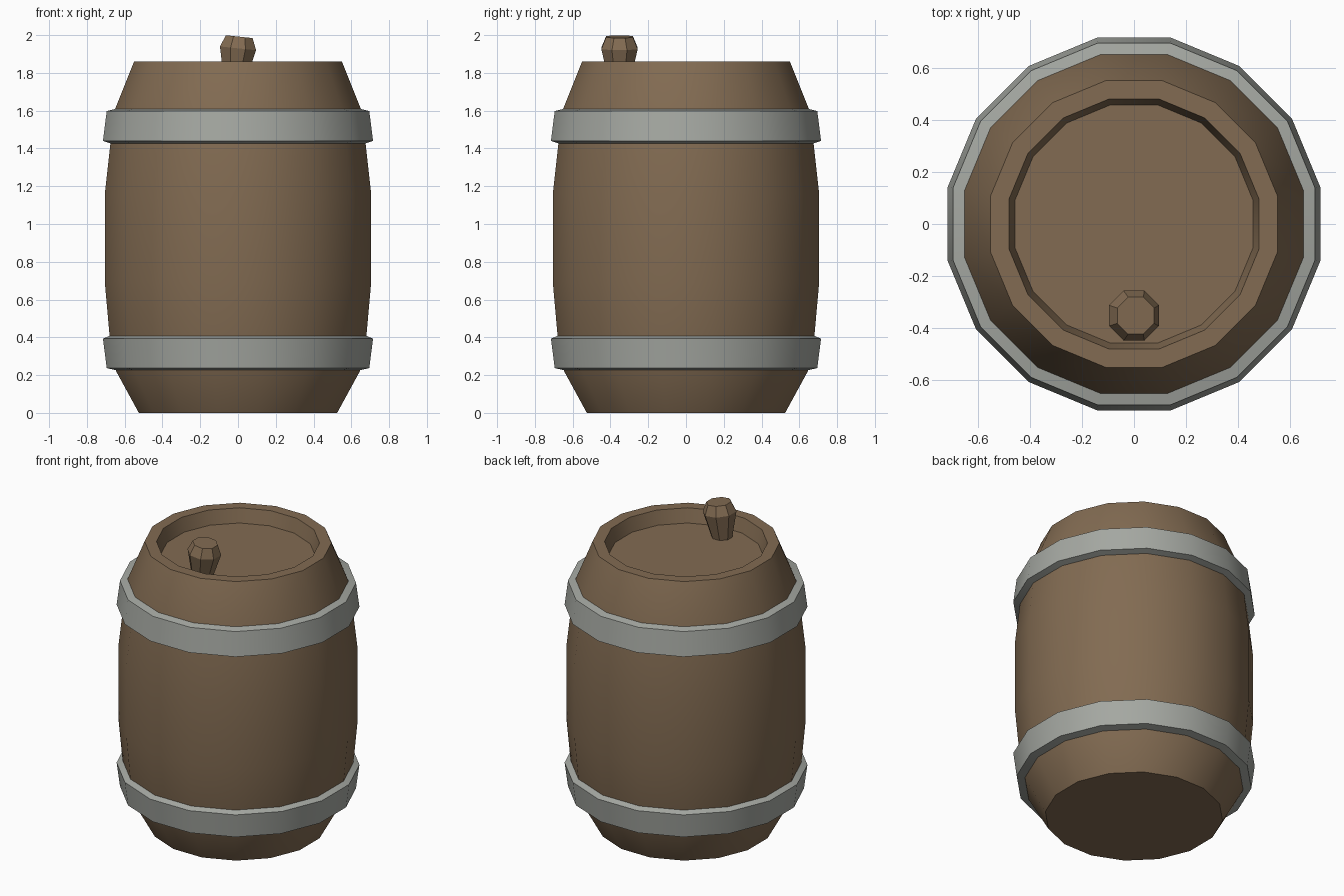
import bpy, math

if "Cube" in bpy.data.objects:
    bpy.data.objects.remove(bpy.data.objects["Cube"])

SIDES = 16
APO = math.cos(math.pi / SIDES)


def material(name, rgb):
    m = bpy.data.materials.new(name)
    m.diffuse_color = (*rgb, 1)
    m.use_nodes = True
    m.node_tree.nodes["Principled BSDF"].inputs["Base Color"].default_value = m.diffuse_color
    return m


def lathe(name, profile, sides, mat, closed=False):
    """Revolve (flat-to-flat half width, z) points; closed makes a ring, otherwise ends are capped."""
    cosine = math.cos(math.pi / sides)
    verts, faces = [], []
    for r, z in profile:
        for i in range(sides):
            a = (i + 0.5) * 2 * math.pi / sides
            verts.append((r / cosine * math.cos(a), r / cosine * math.sin(a), z))
    n = len(profile)
    for k in range(n if closed else n - 1):
        b, t = k * sides, ((k + 1) % n) * sides
        for i in range(sides):
            j = (i + 1) % sides
            faces.append((b + i, b + j, t + j, t + i))
    if not closed:
        faces.append(tuple(reversed(range(sides))))
        faces.append(tuple(range((n - 1) * sides, n * sides)))
    me = bpy.data.meshes.new(name)
    me.from_pydata(verts, [], faces)
    me.materials.append(mat)
    ob = bpy.data.objects.new(name, me)
    bpy.context.collection.objects.link(ob)
    bpy.ops.object.select_all(action='DESELECT')
    ob.select_set(True)
    bpy.context.view_layer.objects.active = ob
    bpy.ops.object.shade_smooth_by_angle(angle=math.radians(30))
    return ob


wood = material("brown wood", (0.223, 0.147, 0.084))
metal = material("grey metal", (0.376, 0.392, 0.361))

# Barrel body with a recessed lid
lathe("barrel_body", [(0.525, 0), (0.645, 0.22), (0.68, 0.41), (0.705, 0.69), (0.705, 1.16),
                      (0.675, 1.43), (0.65, 1.61), (0.55, 1.86), (0.48, 1.86), (0.457, 1.77)],
      SIDES, wood)

# Hoops: outer face, slanted top and bottom lips
lathe("lower_hoop", [(0.64, 0.225), (0.695, 0.237), (0.715, 0.393), (0.675, 0.41)],
      SIDES, metal, closed=True)
lathe("upper_hoop", [(0.67, 1.425), (0.715, 1.44), (0.695, 1.598), (0.645, 1.61)],
      SIDES, metal, closed=True)

# Stopper, leaning slightly
plug = lathe("stopper", [(0.058, -0.17), (0.096, 0), (0.071, 0.062)], 8, wood)
plug.location = (0, -0.352, 1.93)
plug.rotation_euler = (0, math.radians(6), 0)
